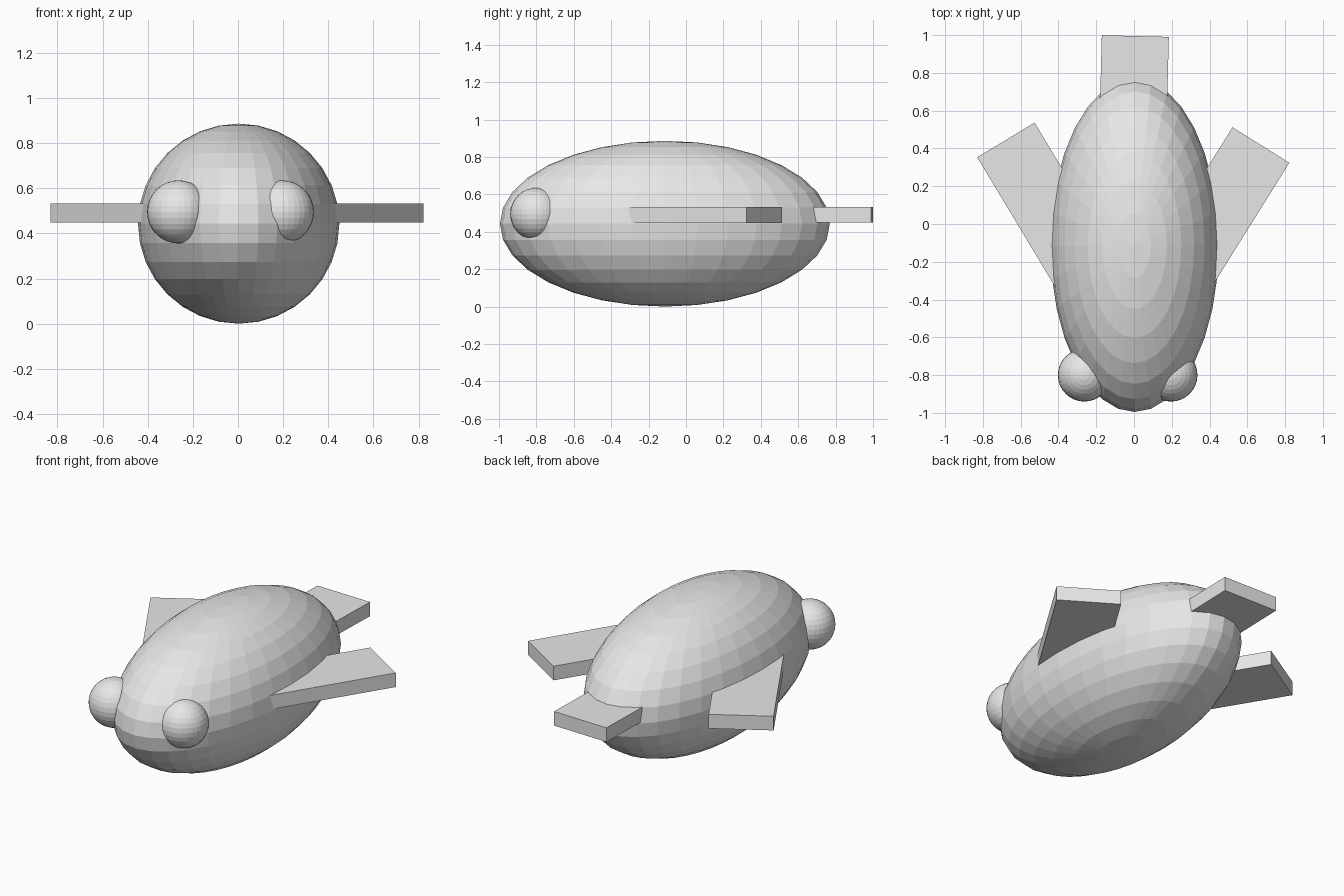
import bpy
import math
from mathutils import Vector

default_cube = bpy.data.objects.get("Cube")
if default_cube:
    bpy.data.objects.remove(default_cube, do_unlink=True)

# One plain grey for the whole model
grey = bpy.data.materials.new("light_grey")
grey.use_nodes = True
colour = (0.8, 0.8, 0.8, 1)
grey.diffuse_color = colour
for node in grey.node_tree.nodes:
    if node.type == "BSDF_PRINCIPLED":
        node.inputs["Base Color"].default_value = colour


def finish(name, scale):
    obj = bpy.context.object
    obj.name = name
    obj.scale = scale
    obj.data.materials.append(grey)
    bpy.ops.object.transform_apply(location=False, rotation=False, scale=True)
    return obj


def ball(name, centre, radii):
    """Flat-shaded ellipsoid with its poles up and down."""
    bpy.ops.mesh.primitive_uv_sphere_add(
        segments=32, ring_count=16, radius=1, location=centre)
    return finish(name, radii)


def fin(name, tip, angle, length):
    """Flat slab reaching inward from the middle of its outer edge."""
    turn = math.radians(angle)
    outward = Vector((-math.sin(turn), math.cos(turn), 0))
    centre = Vector(tip) - outward * length / 2
    bpy.ops.mesh.primitive_cube_add(size=1, location=centre, rotation=(0, 0, turn))
    return finish(name, (0.355, length, 0.085))


# Body
ball("body", (0.003, -0.113, 0.443), (0.446, 0.882, 0.443))

# Eyes, the right one set further out
ball("right_eye", (-0.263, -0.80, 0.495), (0.14, 0.14, 0.14))
ball("left_eye", (0.196, -0.80, 0.495), (0.14, 0.14, 0.14))

# Side fins and tail
fin("right_fin", (-0.678, 0.445, 0.49), 31, 0.85)
fin("left_fin", (0.672, 0.418, 0.49), -32, 0.85)
fin("tail", (0.007, 0.995, 0.491), -1.5, 0.8)
